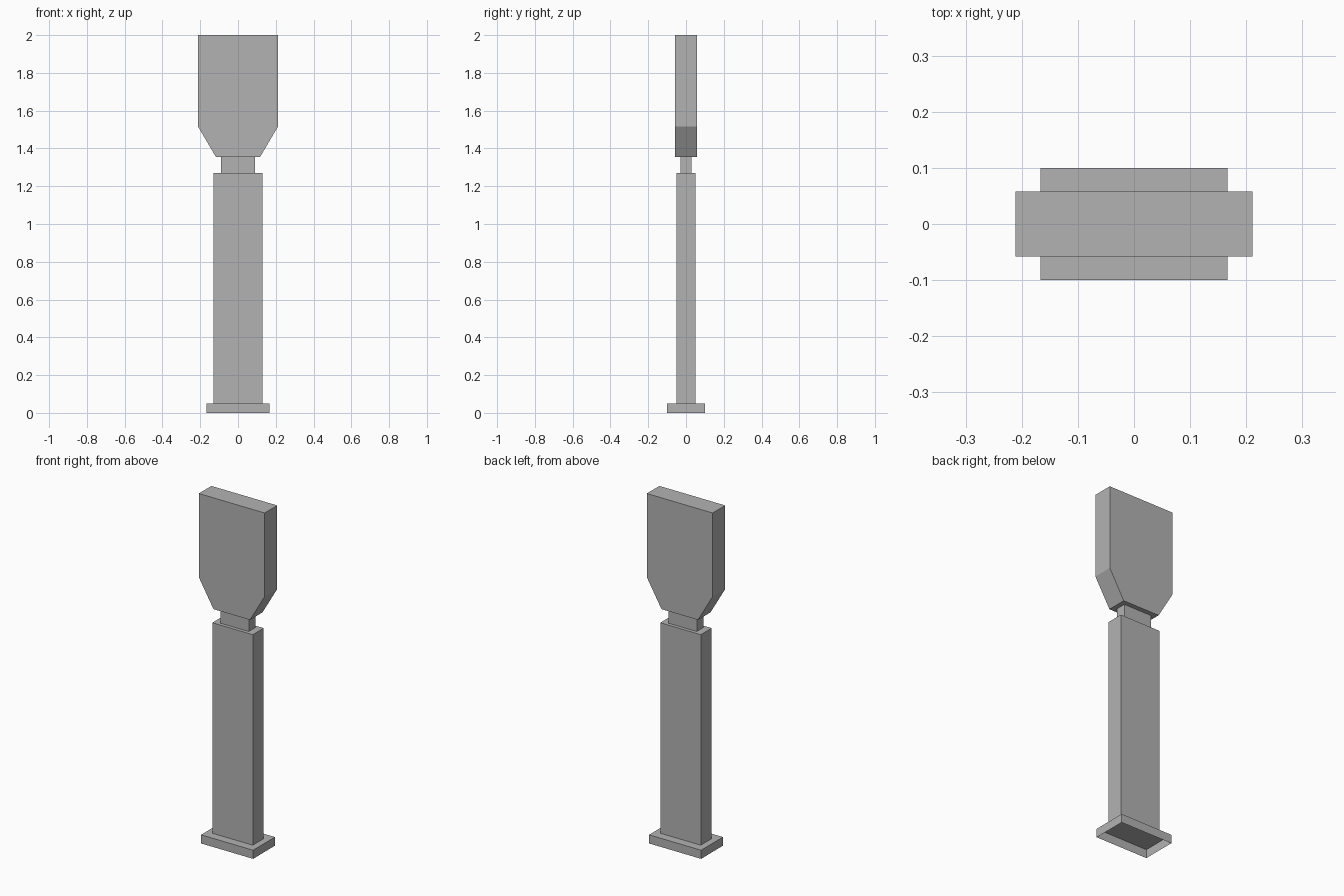
import bpy
import bmesh

cube = bpy.data.objects.get("Cube")
if cube:
    bpy.data.objects.remove(cube, do_unlink=True)

GREY = (0.45, 0.45, 0.45, 1)
grey = bpy.data.materials.new("plain grey")
grey.use_nodes = True
grey.diffuse_color = GREY
grey.node_tree.nodes["Principled BSDF"].inputs["Base Color"].default_value = GREY


def slab(name, outline, depth, open_bottom=False):
    """Extrude a front outline (x, z) through the depth, centred on y = 0."""
    bm = bmesh.new()
    face = bm.faces.new([bm.verts.new((x, -depth / 2, z)) for x, z in outline])
    extruded = bmesh.ops.extrude_face_region(bm, geom=[face], use_keep_orig=True)
    for item in extruded["geom"]:
        if isinstance(item, bmesh.types.BMVert):
            item.co.y += depth
    bmesh.ops.recalc_face_normals(bm, faces=bm.faces)
    if open_bottom:
        low = [f for f in bm.faces if f.normal.z < -0.9]
        bmesh.ops.delete(bm, geom=low, context="FACES_ONLY")
    mesh = bpy.data.meshes.new(name)
    bm.to_mesh(mesh)
    bm.free()
    mesh.materials.append(grey)
    obj = bpy.data.objects.new(name, mesh)
    bpy.context.collection.objects.link(obj)


def mirrored(right_side):
    """Complete a symmetric outline from its right half, listed upward."""
    return right_side + [(-x, z) for x, z in reversed(right_side)]


# Hollow foot, tall column, thin neck and tapered head
slab("foot", mirrored([(0.167, 0), (0.167, 0.05)]), 0.2, open_bottom=True)
slab("column", mirrored([(0.13, 0.05), (0.13, 1.27)]), 0.1)
slab("neck", mirrored([(0.09, 1.27), (0.09, 1.355)]), 0.06)
slab("head", mirrored([(0.117, 1.355), (0.211, 1.515), (0.211, 2)]), 0.115)
